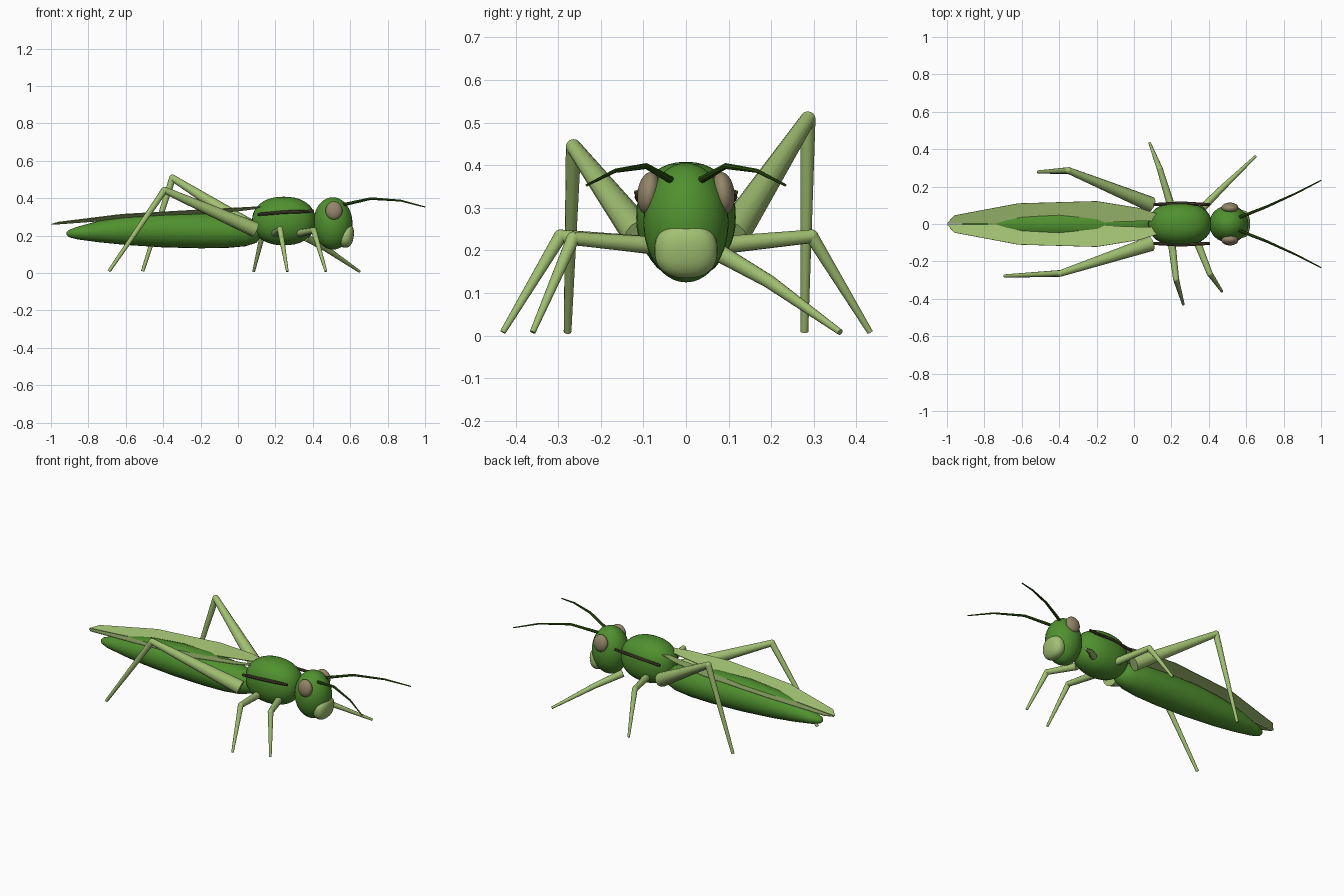
import bpy, bmesh, math
from mathutils import Vector, Matrix

if "Cube" in bpy.data.objects:
    bpy.data.objects.remove(bpy.data.objects["Cube"])


def material(name, rgb):
    m = bpy.data.materials.new(name)
    m.diffuse_color = (*rgb, 1)
    m.use_nodes = True
    m.node_tree.nodes["Principled BSDF"].inputs["Base Color"].default_value = m.diffuse_color
    return m


BODY = material("leaf green", (0.08, 0.28, 0.028))
PALE = material("pale green", (0.36, 0.53, 0.17))
EYE = material("taupe", (0.29, 0.235, 0.14))
FEELER = material("dark green", (0.028, 0.10, 0.005))
STRIPE = material("dark brown", (0.07, 0.06, 0.03))


def finish(bm, name, mat, angle=40):
    bmesh.ops.recalc_face_normals(bm, faces=bm.faces)
    me = bpy.data.meshes.new(name)
    bm.to_mesh(me)
    bm.free()
    me.materials.append(mat)
    ob = bpy.data.objects.new(name, me)
    bpy.context.collection.objects.link(ob)
    bpy.ops.object.select_all(action='DESELECT')
    ob.select_set(True)
    bpy.context.view_layer.objects.active = ob
    if angle:
        bpy.ops.object.shade_smooth_by_angle(angle=math.radians(angle))
    return ob


def ellipsoid(name, loc, radii, mat, power=1.0, rot=(0, 0, 0)):
    """Ball scaled to radii; power below 1 makes it boxier."""
    bm = bmesh.new()
    bmesh.ops.create_uvsphere(bm, u_segments=32, v_segments=20, radius=1)
    for v in bm.verts:
        v.co = Vector([math.copysign(abs(c) ** power, c) * r
                       for c, r in zip(v.co, radii)])
    ob = finish(bm, name, mat)
    ob.location = loc
    ob.rotation_euler = rot
    return ob


def skin_rings(bm, rings):
    """Join successive rings of verts and cap both ends."""
    n = len(rings[0])
    for a, b in zip(rings, rings[1:]):
        for i in range(n):
            j = (i + 1) % n
            bm.faces.new((a[i], a[j], b[j], b[i]))
    bm.faces.new(rings[0])
    bm.faces.new(rings[-1])


def tube(name, points, radii, mat, sides=12):
    """Tapered tube along a path."""
    bm = bmesh.new()
    pts = [Vector(p) for p in points]
    rings = []
    for k, (p, r) in enumerate(zip(pts, radii)):
        d = (pts[min(k + 1, len(pts) - 1)] - pts[max(k - 1, 0)]).normalized()
        side = d.cross(Vector((0.1, 0.99, 0.05))).normalized()
        up = d.cross(side)
        rings.append([bm.verts.new(p + r * (math.cos(t) * side + math.sin(t) * up))
                      for t in (2 * math.pi * i / sides for i in range(sides))])
    skin_rings(bm, rings)
    return finish(bm, name, mat)


# Abdomen: x, bottom z, top z, half width
STATIONS = [(-0.918, 0.205, 0.217, 0.006), (-0.905, 0.192, 0.23, 0.022),
            (-0.86, 0.18, 0.247, 0.04), (-0.74, 0.164, 0.28, 0.065),
            (-0.6, 0.15, 0.307, 0.083), (-0.4, 0.137, 0.324, 0.095),
            (-0.2, 0.132, 0.322, 0.097), (-0.06, 0.134, 0.312, 0.092),
            (0.04, 0.143, 0.296, 0.078), (0.1, 0.162, 0.272, 0.055),
            (0.12, 0.19, 0.24, 0.025)]
bm = bmesh.new()
rings = []
for x, lo, hi, w in STATIONS:
    rings.append([bm.verts.new((x, w * math.cos(t), (lo + hi) / 2 + (hi - lo) / 2 * math.sin(t)))
                  for t in (2 * math.pi * i / 24 for i in range(24))])
skin_rings(bm, rings)
finish(bm, "abdomen", BODY, 60)

# Thorax, head and muzzle
ellipsoid("thorax", (0.245, 0, 0.278), (0.17, 0.117, 0.13), BODY, 0.9)
ellipsoid("head", (0.507, 0, 0.265), (0.105, 0.1, 0.14), BODY)
ellipsoid("muzzle", (0.577, 0, 0.2), (0.042, 0.074, 0.065), PALE, 0.85, (0, 0.15, 0))

# Wings: x, inner y, inner z, outer y, outer z
WING = [(-0.96, 0.003, 0.262, 0.046, 0.272), (-0.62, 0.003, 0.287, 0.11, 0.314),
        (-0.2, 0.008, 0.312, 0.122, 0.338), (0.03, 0.016, 0.335, 0.085, 0.35),
        (0.14, 0.018, 0.35, 0.05, 0.356)]

for s, label in ((-1, "right"), (1, "left")):
    bm = bmesh.new()
    rows = [(bm.verts.new((x, s * yi, zi)), bm.verts.new((x, s * yo, zo)))
            for x, yi, zi, yo, zo in WING]
    tip = bm.verts.new((-1.0, s * 0.004, 0.26))
    bm.faces.new((tip, rows[0][0], rows[0][1]))
    for a, b in zip(rows, rows[1:]):
        bm.faces.new((a[0], b[0], b[1], a[1]))
    wing = finish(bm, label + "_wing", PALE, 0)
    solid = wing.modifiers.new("thickness", 'SOLIDIFY')
    solid.thickness = 0.004
    solid.offset = 0

    # Eye, feeler and thorax side stripe
    ellipsoid(label + "_eye", (0.513, s * 0.087, 0.334), (0.045, 0.027, 0.05),
              EYE, 1, (s * 0.12, 0, 0))
    tube(label + "_antenna",
         [(0.55, s * 0.03, 0.362), (0.71, s * 0.093, 0.398),
          (0.87, s * 0.166, 0.387), (1.0, s * 0.233, 0.353)],
         [0.009, 0.007, 0.005, 0.003], FEELER, 8)
    tube(label + "_side_stripe",
         [(0.105, s * 0.104, 0.313), (0.25, s * 0.111, 0.325), (0.405, s * 0.104, 0.331)],
         [0.008, 0.01, 0.008], STRIPE, 8)

# Legs: hip, knee, foot, and radii at hip, knee and foot
LEGS = {
    "right_hind": ((0.09, -0.105, 0.232), (-0.393, -0.264, 0.443), (-0.69, -0.278, 0.009), (0.041, 0.018, 0.009)),
    "left_hind": ((0.09, 0.105, 0.232), (-0.35, 0.286, 0.508), (-0.51, 0.278, 0.009), (0.041, 0.018, 0.009)),
    "right_middle": ((0.2, -0.09, 0.213), (0.225, -0.295, 0.233), (0.264, -0.43, 0.008), (0.021, 0.016, 0.007)),
    "left_middle": ((0.2, 0.09, 0.213), (0.138, 0.295, 0.233), (0.084, 0.432, 0.008), (0.021, 0.016, 0.007)),
    "right_front": ((0.335, -0.09, 0.213), (0.405, -0.265, 0.228), (0.47, -0.36, 0.008), (0.021, 0.016, 0.007)),
    "left_front": ((0.365, 0.085, 0.19), (0.475, 0.195, 0.127), (0.65, 0.362, 0.008), (0.021, 0.016, 0.007)),
}
for name, (hip, knee, foot, r) in LEGS.items():
    tube(name + "_thigh", [hip, knee], r[:2], PALE)
    tube(name + "_shin", [knee, foot], [r[1], r[2]], PALE)
    ellipsoid(name + "_knee", knee, (r[1],) * 3, PALE)
